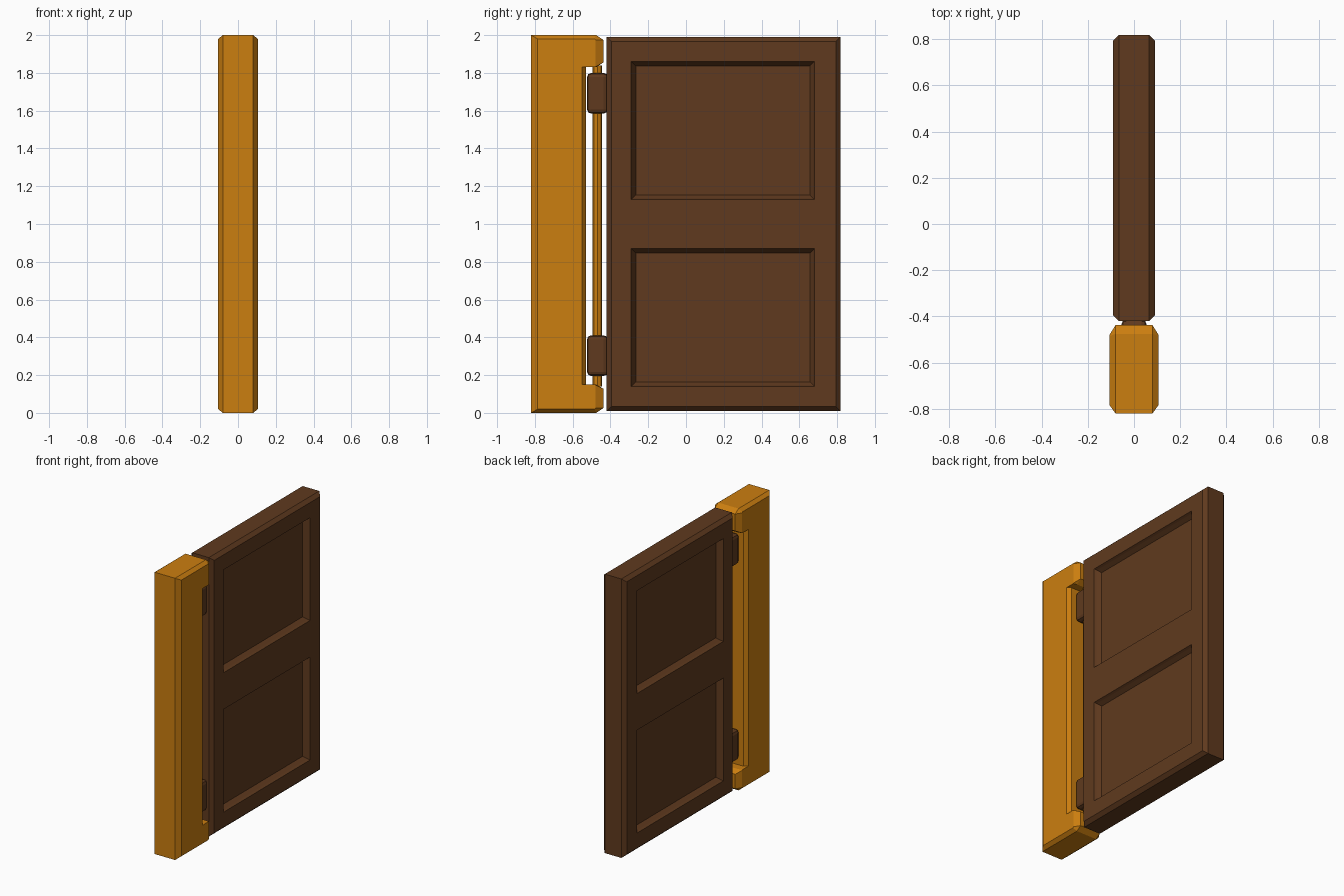
import bpy, bmesh

if "Cube" in bpy.data.objects:
    bpy.data.objects.remove(bpy.data.objects["Cube"])


def material(name, rgb):
    m = bpy.data.materials.new(name)
    m.diffuse_color = (*rgb, 1)
    m.use_nodes = True
    m.node_tree.nodes["Principled BSDF"].inputs["Base Color"].default_value = m.diffuse_color
    return m


WOOD = material("dark_wood", (0.115, 0.042, 0.013))
AMBER = material("amber_wood", (0.6, 0.21, 0.005))


def finish(bm, name, mat):
    bmesh.ops.recalc_face_normals(bm, faces=bm.faces[:])
    mesh = bpy.data.meshes.new(name)
    bm.to_mesh(mesh)
    bm.free()
    mesh.materials.append(mat)
    obj = bpy.data.objects.new(name, mesh)
    bpy.context.collection.objects.link(obj)
    return obj


def chamfered_plate(outer, inner, x_rim, x_face):
    """Side profile (y, z) lofted across x, with a smaller profile on both faces."""
    bm = bmesh.new()
    rings = [[bm.verts.new((x, y, z)) for y, z in pts]
             for x, pts in ((-x_face, inner), (-x_rim, outer), (x_rim, outer), (x_face, inner))]
    n = len(outer)
    for a, b in zip(rings, rings[1:]):
        for i in range(n):
            j = (i + 1) % n
            bm.faces.new((a[i], a[j], b[j], b[i]))
    bm.faces.new(rings[0])
    bm.faces.new(rings[-1])
    bmesh.ops.recalc_face_normals(bm, faces=bm.faces[:])
    return bm


# Post: C-shaped profile with a tall notch on the door side
post_outer = [(-.82, 0), (-.475, 0), (-.438, .025), (-.438, .128), (-.475, .15), (-.53, .15),
              (-.53, 1.83), (-.475, 1.83), (-.438, 1.855), (-.438, 1.975), (-.475, 2), (-.82, 2)]
post_inner = [(-.785, .02), (-.485, .02), (-.478, .025), (-.478, .147), (-.482, .15), (-.55, .15),
              (-.55, 1.83), (-.482, 1.83), (-.478, 1.833), (-.478, 1.975), (-.485, 1.98), (-.785, 1.98)]
finish(chamfered_plate(post_outer, post_inner, .08, .105), "post", AMBER)

# Hinge rod standing in the notch
bm = bmesh.new()
bmesh.ops.create_cone(bm, cap_ends=True, segments=8, radius1=.025, radius2=.025, depth=1.7)
bmesh.ops.translate(bm, vec=(0, -.469, .99), verts=bm.verts)
finish(bm, "hinge_rod", AMBER)


# Door slab with two recessed panels on each face
def rect(y0, y1, z0, z1):
    return [(y0, z0), (y1, z0), (y1, z1), (y0, z1)]


bm = chamfered_plate(rect(-.42, .818, .01, 1.99), rect(-.395, .793, .033, 1.967), .065, .09)
cuts = [((0, y, 0), (0, 1, 0)) for y in (-.29, .68)]
cuts += [((0, 0, z), (0, 0, 1)) for z in (.14, .87, 1.13, 1.86)]
for co, no in cuts:
    bmesh.ops.bisect_plane(bm, geom=bm.verts[:] + bm.edges[:] + bm.faces[:],
                           plane_co=co, plane_no=no)


def is_panel(face):
    c = face.calc_center_median()
    return (abs(c.x) > .089 and -.29 < c.y < .68
            and (.14 < c.z < .87 or 1.13 < c.z < 1.86))


panels = [f for f in bm.faces if is_panel(f)]
for thickness, depth in ((.01, -.015), (.024, -.027)):
    bmesh.ops.inset_individual(bm, faces=panels, thickness=thickness, depth=depth)
finish(bm, "door", WOOD)

# Hinge knuckles around the rod
for name, z in (("lower_hinge", .303), ("upper_hinge", 1.692)):
    bm = bmesh.new()
    bmesh.ops.create_cube(bm, size=1)
    bmesh.ops.scale(bm, vec=(.11, .11, .215), verts=bm.verts)
    bmesh.ops.translate(bm, vec=(0, -.469, z), verts=bm.verts)
    bmesh.ops.bevel(bm, geom=bm.edges[:], offset=.022, segments=2, profile=.5, affect='EDGES')
    finish(bm, name, WOOD)
